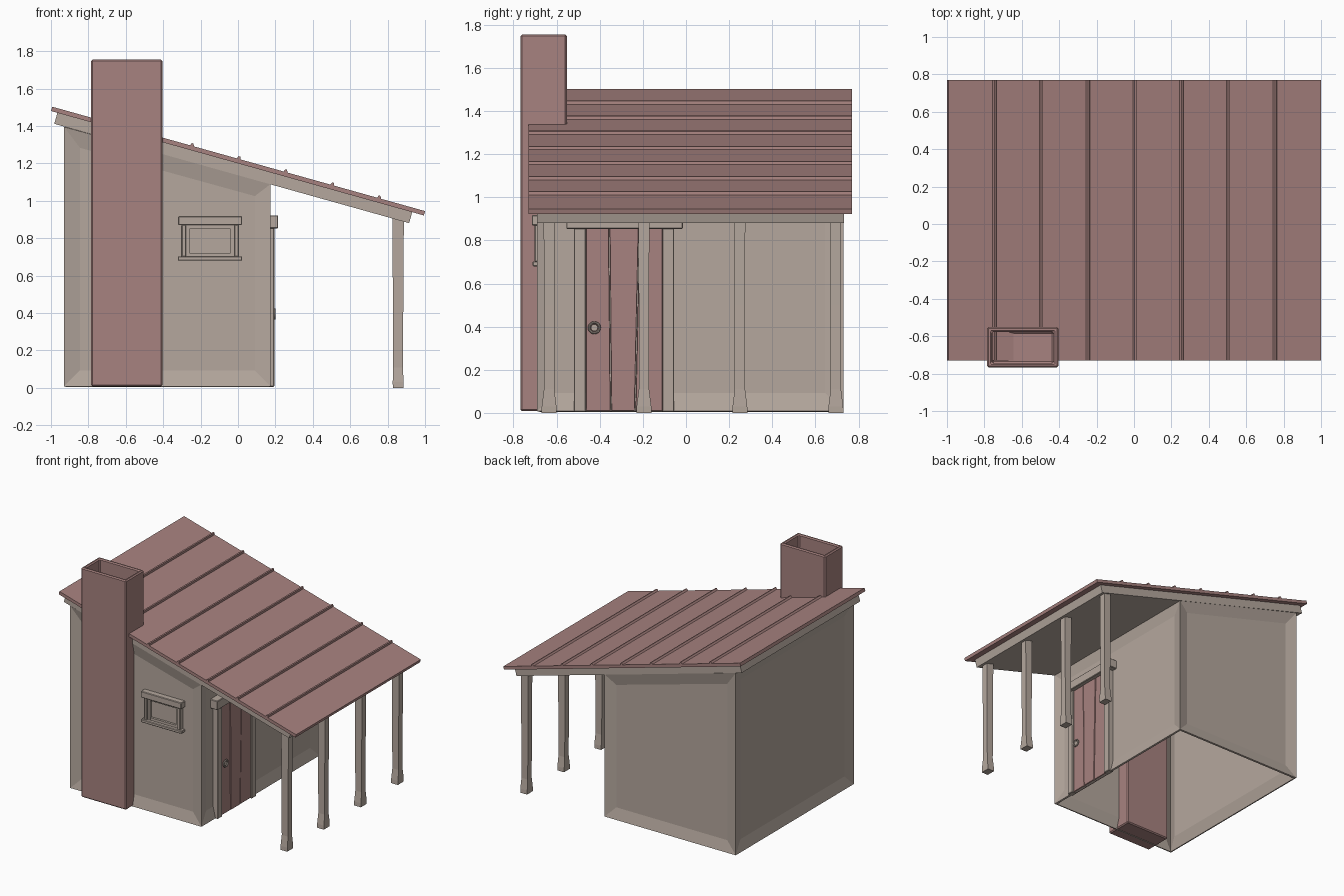
import bpy, bmesh, math
from mathutils import Vector

cube = bpy.data.objects.get("Cube")
if cube:
    bpy.data.objects.remove(cube, do_unlink=True)


def material(name, rgb):
    m = bpy.data.materials.new(name)
    m.use_nodes = True
    m.diffuse_color = (*rgb, 1)
    m.node_tree.nodes["Principled BSDF"].inputs["Base Color"].default_value = (*rgb, 1)
    return m


RED = material("dusty red", (0.39, 0.225, 0.215))
BEIGE = material("warm beige", (0.46, 0.39, 0.34))


def finish(name, bm, mat, bevel=0):
    bmesh.ops.recalc_face_normals(bm, faces=bm.faces[:])
    mesh = bpy.data.meshes.new(name)
    bm.to_mesh(mesh)
    bm.free()
    mesh.materials.append(mat)
    ob = bpy.data.objects.new(name, mesh)
    bpy.context.collection.objects.link(ob)
    if bevel:
        mod = ob.modifiers.new("bevel", "BEVEL")
        mod.width = bevel
        mod.segments = 1
    return ob


def prism_mesh(pts, axis, a, b):
    """Extrude a 2D outline along x or y from a to b."""
    bm = bmesh.new()

    def place(p, t):
        return (t, p[0], p[1]) if axis == "x" else (p[0], t, p[1])
    lo = [bm.verts.new(place(p, a)) for p in pts]
    hi = [bm.verts.new(place(p, b)) for p in pts]
    bm.faces.new(lo)
    bm.faces.new(hi[::-1])
    for i in range(len(pts)):
        j = (i + 1) % len(pts)
        bm.faces.new((lo[i], hi[i], hi[j], lo[j]))
    bmesh.ops.recalc_face_normals(bm, faces=bm.faces[:])
    return bm


def prism(name, pts, axis, a, b, mat, bevel=0):
    return finish(name, prism_mesh(pts, axis, a, b), mat, bevel)


def box(name, x, y, z, mat, bevel=0.004):
    pts = [(x[0], z[0]), (x[1], z[0]), (x[1], z[1]), (x[0], z[1])]
    return prism(name, pts, "y", y[0], y[1], mat, bevel)


# Roof line: a straight slope falling towards +x
SLOPE = 0.28
ALONG = Vector((1, -SLOPE)).normalized()
UP = Vector((SLOPE, 1)).normalized()
PEAK = Vector((-0.993, 1.503))


def on_roof(s, h):
    return PEAK + ALONG * s + UP * h


def sloped(name, s0, s1, h0, h1, y0, y1, mat):
    pts = [on_roof(s0, h0), on_roof(s1, h0), on_roof(s1, h1), on_roof(s0, h1)]
    return prism(name, pts, "y", y0, y1, mat)


LENGTH = 2.07
sloped("roof_sheet", 0, LENGTH, -0.024, 0, -0.73, 0.77, RED)
sloped("roof_deck", 0.035, LENGTH - 0.065, -0.085, -0.023, -0.692, 0.732, BEIGE)

# Standing seams on the roof
for i in range(7):
    s = (0.25 * (i + 1) - 0.993 + 0.99) / ALONG.x
    seam = [on_roof(s - 0.012, -0.003), on_roof(s + 0.012, -0.003),
            on_roof(s + 0.005, 0.014), on_roof(s - 0.005, 0.014)]
    prism(f"roof_seam_{i + 1}", seam, "y", -0.73, 0.77, RED)

# House shell: four walls with inset panels, open underneath
outline = [(-0.93, 0.008), (0.175, 0.008), (0.175, 1.09), (-0.93, 1.395)]
bm = prism_mesh(outline, "y", -0.69, 0.73)
bmesh.ops.delete(bm, geom=[f for f in bm.faces if abs(f.normal.z) > 0.5], context="FACES_ONLY")
bmesh.ops.inset_individual(bm, faces=bm.faces[:], thickness=0.085, depth=-0.02,
                           use_even_offset=True)
walls = finish("walls", bm, BEIGE)
solid = walls.modifiers.new("thickness", "SOLIDIFY")
solid.thickness = 0.018
solid.offset = -1

# Chimney with an open flue
bm = prism_mesh([(-0.785, 0.008), (-0.405, 0.008), (-0.405, 1.755), (-0.785, 1.755)],
                "y", -0.768, -0.552)
top = [f for f in bm.faces if f.normal.z > 0.9]
bmesh.ops.inset_individual(bm, faces=top, thickness=0.035, depth=0)
flue = bmesh.ops.extrude_face_region(bm, geom=top)
bmesh.ops.translate(bm, vec=(0, 0, -0.35),
                    verts=[v for v in flue["geom"] if isinstance(v, bmesh.types.BMVert)])
bmesh.ops.delete(bm, geom=[f for f in top if f.is_valid], context="FACES")
finish("chimney", bm, RED, 0.008)

# Porch posts with flared feet
for i, y in enumerate((-0.635, -0.195, 0.25, 0.695)):
    bm = bmesh.new()
    rings = []
    for z, wx, wy in ((0, 0.028, 0.035), (0.03, 0.029, 0.034), (0.11, 0.026, 0.024),
                      (0.5, 0.028, 0.024), (0.93, 0.031, 0.025)):
        rings.append([bm.verts.new((0.856 + sx * wx, y + sy * wy, z))
                      for sx, sy in ((-1, -1), (1, -1), (1, 1), (-1, 1))])
    bm.faces.new(rings[0])
    bm.faces.new(rings[-1])
    for r, q in zip(rings, rings[1:]):
        for k in range(4):
            n = (k + 1) % 4
            bm.faces.new((r[k], r[n], q[n], q[k]))
    finish(f"porch_post_{i + 1}", bm, BEIGE)

# Front window
box("window_lintel", (-0.32, 0.022), (-0.715, -0.66), (0.87, 0.918), BEIGE)
box("window_sill", (-0.322, 0.022), (-0.712, -0.66), (0.68, 0.703), BEIGE)
for side, x in (("right", -0.302), ("left", -0.02)):
    box(f"window_jamb_{side}", (x, x + 0.024), (-0.702, -0.66), (0.70, 0.872), BEIGE)
for side, x in (("right", -0.28), ("left", -0.04)):
    box(f"window_frame_{side}", (x, x + 0.022), (-0.688, -0.66), (0.702, 0.87), BEIGE, 0)
for side, z in (("bottom", 0.702), ("top", 0.85)):
    box(f"window_frame_{side}", (-0.262, -0.036), (-0.687, -0.66), (z, z + 0.02), BEIGE, 0)

# Door frame and planks
box("door_lintel", (0.15, 0.215), (-0.555, -0.015), (0.853, 0.922), BEIGE)
for side, y in (("near", -0.52), ("far", -0.11)):
    box(f"door_jamb_{side}", (0.15, 0.194), (y, y + 0.055), (0.005, 0.86), BEIGE)
cuts = ((-0.466, -0.466), (-0.348, -0.356), (-0.236, -0.218), (-0.108, -0.108))
for i, (p, q) in enumerate(zip(cuts, cuts[1:])):
    plank = [(p[0] + 0.002, 0.008), (q[0] - 0.002, 0.008),
             (q[1] - 0.002, 0.856), (p[1] + 0.002, 0.856)]
    prism(f"door_plank_{i + 1}", plank, "x", 0.15, 0.182 + 0.002 * (i % 2), RED, 0.002)

# Ring handle
turn = (0, math.pi / 2, 0)
bpy.ops.mesh.primitive_torus_add(major_radius=0.024, minor_radius=0.006, major_segments=20,
                                 minor_segments=8, location=(0.195, -0.425, 0.395), rotation=turn)
ring = bpy.context.object
ring.name = "door_ring"
ring.data.materials.append(BEIGE)
bpy.ops.object.shade_smooth_by_angle()
bpy.ops.mesh.primitive_cylinder_add(vertices=16, radius=0.016, depth=0.016,
                                    location=(0.188, -0.425, 0.395), rotation=turn)
plate = bpy.context.object
plate.name = "door_handle_plate"
plate.data.materials.append(BEIGE)
